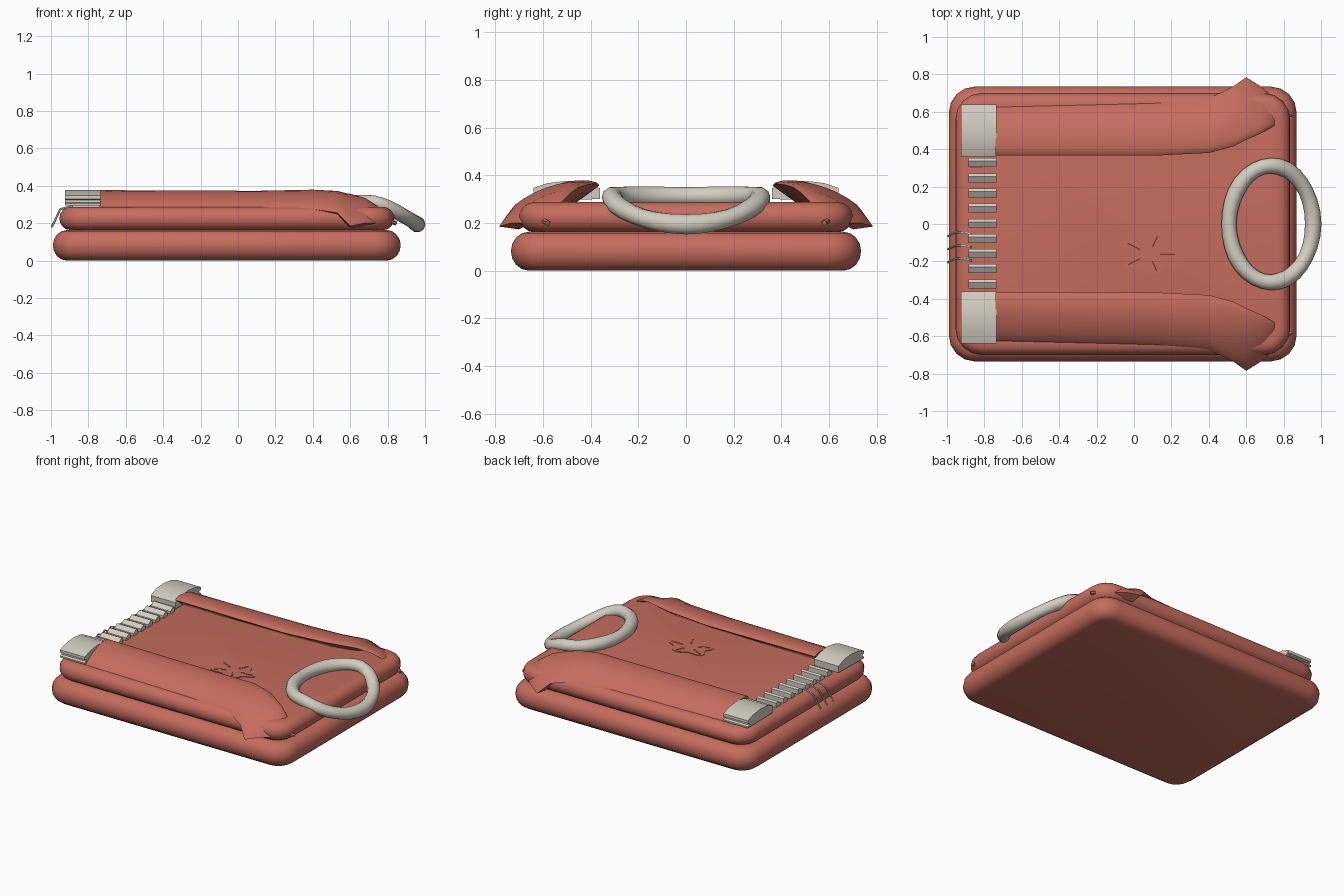
import bpy, bmesh
from math import sin, cos, pi, radians
from mathutils import Vector

cube = bpy.data.objects.get("Cube")
if cube:
    bpy.data.objects.remove(cube, do_unlink=True)


def material(name, rgb):
    m = bpy.data.materials.new(name)
    m.use_nodes = True
    m.diffuse_color = (*rgb, 1)
    m.node_tree.nodes["Principled BSDF"].inputs["Base Color"].default_value = (*rgb, 1)
    return m


RED = material("brick red", (0.565, 0.15, 0.112))
BONE = material("pale grey", (0.65, 0.61, 0.53))


def loft(name, rings, mat, cap=True, loop=False, angle=35):
    """Skin a list of closed rings of points."""
    bm = bmesh.new()
    vs = [[bm.verts.new(p) for p in ring] for ring in rings]
    n = len(vs[0])
    pairs = list(zip(vs, vs[1:])) + ([(vs[-1], vs[0])] if loop else [])
    for a, b in pairs:
        for i in range(n):
            j = (i + 1) % n
            bm.faces.new((a[i], a[j], b[j], b[i]))
    if cap and not loop:
        bm.faces.new(vs[0])
        bm.faces.new(vs[-1])
    bmesh.ops.recalc_face_normals(bm, faces=bm.faces)
    me = bpy.data.meshes.new(name)
    bm.to_mesh(me)
    bm.free()
    me.materials.append(mat)
    ob = bpy.data.objects.new(name, me)
    bpy.context.collection.objects.link(ob)
    bpy.ops.object.select_all(action='DESELECT')
    ob.select_set(True)
    bpy.context.view_layer.objects.active = ob
    bpy.ops.object.shade_smooth_by_angle(angle=radians(angle))
    return ob


def prism(name, profile, x0, x1, mat, angle=25):
    """Extrude a (y, z) profile along x."""
    return loft(name, [[(x, y, z) for y, z in profile] for x in (x0, x1)], mat, angle=angle)


def tube(name, path, radius, mat, sides=6):
    """Straight-jointed tube through the points."""
    pts = [Vector(p) for p in path]
    rings = []
    for i, p in enumerate(pts):
        t = (pts[min(i + 1, len(pts) - 1)] - pts[max(i - 1, 0)]).normalized()
        u = t.cross(Vector((0, 1, 0))).normalized()
        v = t.cross(u)
        rings.append([p + radius * (cos(a) * u + sin(a) * v)
                      for a in (2 * pi * k / sides for k in range(sides))])
    return loft(name, rings, mat)


# Padded slabs with rolled edges
def cushion(name, hx, hy, z0, z1, roll, corner):
    rings = []
    for k in range(9):
        a = -pi / 2 + pi * k / 8
        off = roll * (1 - cos(a))
        z = (z0 + z1) / 2 + (z1 - z0) / 2 * sin(a)
        ring = []
        for q, (sx, sy) in enumerate(((1, 1), (-1, 1), (-1, -1), (1, -1))):
            for s in range(5):
                b = pi / 2 * (q + s / 4)
                ring.append((-0.06 + sx * (hx - corner) + (corner - off) * cos(b),
                             sy * (hy - corner) + (corner - off) * sin(b), z))
        rings.append(ring)
    return loft(name, rings, RED, angle=50)


cushion("lower_cushion", 0.93, 0.735, 0.0, 0.163, 0.075, 0.14)
cushion("upper_cushion", 0.895, 0.70, 0.163, 0.287, 0.06, 0.14)

# Side sleeves: x, inner y, inner z, outer y, outer z
SLEEVE = [(-0.74, 0.365, 0.36, 0.63, 0.28), (0.1, 0.365, 0.355, 0.65, 0.28),
          (0.4, 0.38, 0.365, 0.672, 0.275), (0.53, 0.415, 0.36, 0.735, 0.255),
          (0.6, 0.45, 0.35, 0.785, 0.185), (0.68, 0.485, 0.325, 0.735, 0.20),
          (0.75, 0.525, 0.285, 0.675, 0.20), (0.785, 0.56, 0.235, 0.62, 0.205)]


def sleeve(name, side):
    rings = []
    for x, yi, zi, yo, zo in SLEEVE:
        w = yo - yi
        ring = [(x, side * (yi + 0.4 * w), min(zi - 0.05, 0.278))]
        for t in (0, 0.04, 0.12, 0.25, 0.4, 0.55, 0.7, 0.83, 0.94, 1):
            bulge = 0.045 * max(sin(pi * t), 0) ** 0.6
            ring.append((x, side * (yi + t * w), zi + (zo - zi) * t + bulge * min(1, w / 0.25)))
        ring.append((x, side * (yi + 0.75 * w), zo - 0.012))
        rings.append(ring)
    return loft(name, rings, RED, angle=45)


# Ridged end clips and small corner tabs
CLIP = [(0.36, 0.30), (0.36, 0.345), (0.42, 0.37), (0.5, 0.377), (0.58, 0.367),
        (0.64, 0.347), (0.64, 0.328), (0.622, 0.323), (0.622, 0.31), (0.64, 0.305), (0.64, 0.295)]
for word, side in (("left", 1), ("right", -1)):
    # the model faces -y, so its left is +x; these pairs sit along y
    place = "back" if side > 0 else "front"
    sleeve(place + "_sleeve", side)
    prism(place + "_clip", [(side * y, z) for y, z in CLIP], -0.925, -0.735, BONE)
    tube(place + "_corner_tab", [(0.77, side * 0.62, 0.22), (0.845, side * 0.58, 0.2)],
         0.012, RED)

# Row of teeth between the clips
for i in range(9):
    y = -0.32 + 0.081 * i
    prism(f"tooth_{i + 1}", [(y - 0.024, 0.28), (y - 0.024, 0.305), (y + 0.008, 0.325),
                             (y + 0.024, 0.318), (y + 0.024, 0.28)], -0.885, -0.735, BONE)

# Thin bent wires at the end
for i in range(3):
    y = -0.055 - 0.07 * i
    tube(f"wire_{i + 1}", [(-0.87, y, 0.295), (-0.95, y + 0.012, 0.275),
                           (-0.995, y - 0.01, 0.18)], 0.006, BONE)

# Drooping oval ring
rings = []
for i in range(32):
    a = 2 * pi * i / 32
    x, y = 0.733 + 0.225 * cos(a), 0.312 * sin(a)
    z = 0.312 - 0.118 * max(0, (x - 0.71) / 0.248) ** 1.4
    out = Vector((cos(a) / 0.225, sin(a) / 0.312, 0)).normalized()
    r = 0.042 + 0.002 * cos(5 * a)
    rings.append([Vector((x, y, z)) + r * (cos(b) * out + sin(b) * Vector((0, 0, 1)))
                  for b in (2 * pi * k / 10 for k in range(10))])
loft("oval_ring", rings, BONE, loop=True, angle=60)

# Plain scalloped relief with raised ribs on the top
outline = []
for i in range(30):
    a = 2 * pi * i / 30
    r = 0.85 + 0.15 * cos(5 * a)
    outline.append((0.08 + 0.165 * r * cos(a), -0.16 + 0.115 * r * sin(a)))
loft("relief_patch", [[(x, y, z) for x, y in outline] for z in (0.28, 0.291)], RED, angle=25)
for i in range(5):
    a = 2 * pi * i / 5
    tube(f"relief_rib_{i + 1}", [(0.08 + 0.165 * k * cos(a), -0.16 + 0.115 * k * sin(a), 0.29)
                                 for k in (0.35, 0.85)], 0.006, RED)
